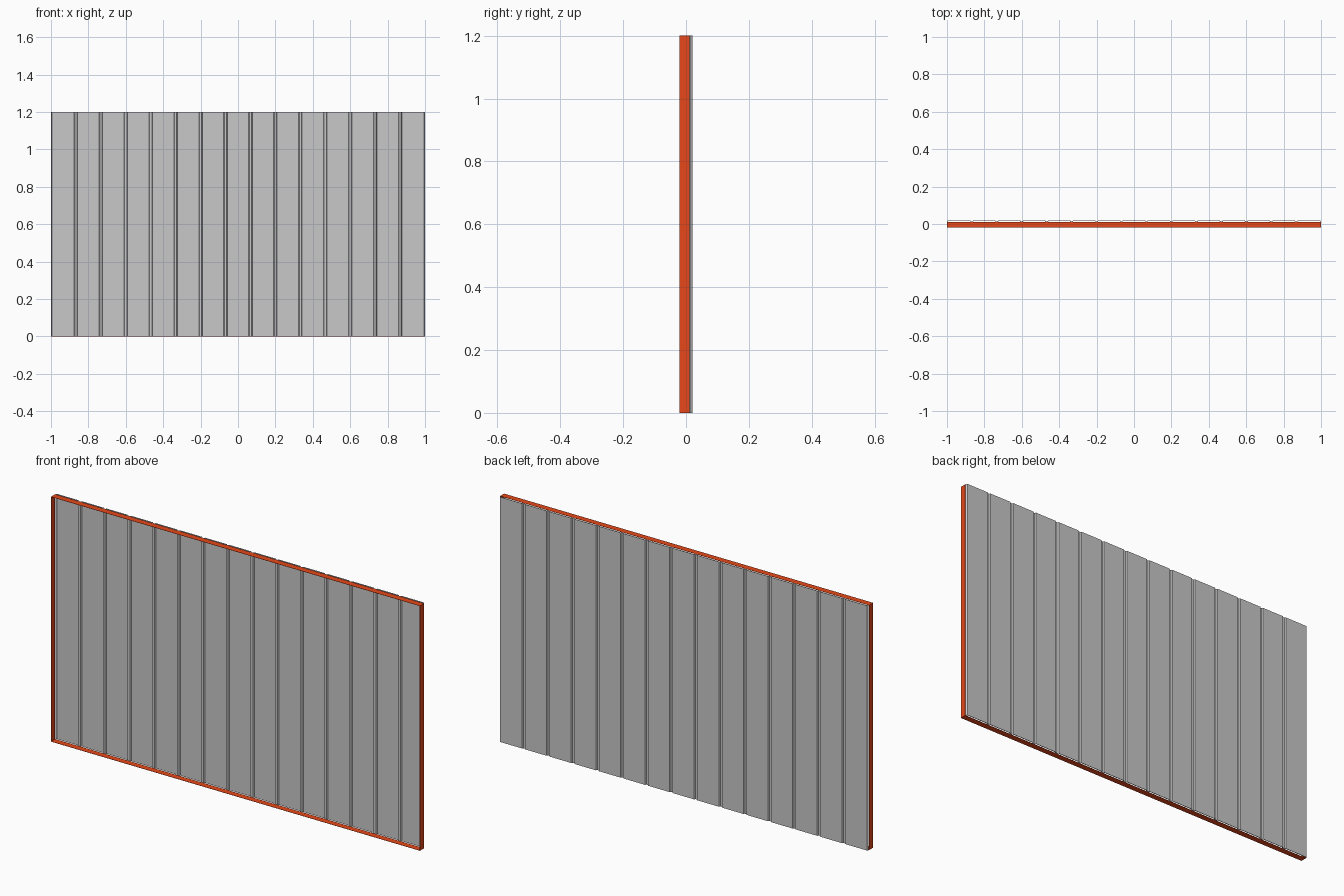
import bpy
import bmesh

if "Cube" in bpy.data.objects:
    bpy.data.objects.remove(bpy.data.objects["Cube"], do_unlink=True)


def material(name, colour):
    mat = bpy.data.materials.new(name)
    mat.use_nodes = True
    mat.diffuse_color = colour
    mat.node_tree.nodes["Principled BSDF"].inputs["Base Color"].default_value = colour
    return mat


orange = material("orange red paint", (0.8, 0.064, 0.01, 1))
grey = material("grey sheet metal", (0.58, 0.58, 0.58, 1))

WIDTH, HEIGHT = 2.0, 1.2
FRONT, VALLEY, BACK = -0.02, 0.0125, 0.0185
PLATE, SHEET = 0.001, 0.003
FRAME_BACK = VALLEY - SHEET / 2
RIBS = 15


def add_object(name, bm, mat):
    mesh = bpy.data.meshes.new(name)
    bm.to_mesh(mesh)
    bm.free()
    mesh.materials.append(mat)
    obj = bpy.data.objects.new(name, mesh)
    bpy.context.collection.objects.link(obj)
    return obj


def add_plate(name, size, centre):
    bm = bmesh.new()
    bmesh.ops.create_cube(bm, size=1)
    bmesh.ops.scale(bm, vec=size, verts=bm.verts)
    bmesh.ops.translate(bm, vec=centre, verts=bm.verts)
    add_object(name, bm, orange)


# Thin frame around the sheet
depth, middle = FRAME_BACK - FRONT, (FRAME_BACK + FRONT) / 2
for name, side in (("left_frame", 1), ("right_frame", -1)):
    add_plate(name, (PLATE, depth, HEIGHT), (side * (WIDTH - PLATE) / 2, middle, HEIGHT / 2))
for name, z in (("bottom_frame", PLATE / 2), ("top_frame", HEIGHT - PLATE / 2)):
    add_plate(name, (WIDTH - 2 * PLATE, depth, PLATE), (0, middle, z))

# Ribbed sheet: wide flats at the back, narrow grooves pressed forward
pitch = WIDTH / RIBS
end = WIDTH / 2 - SHEET / 2
outline = [(-end, VALLEY), (-end + 0.004, BACK)]
for i in range(1, RIBS):
    x = -WIDTH / 2 + i * pitch
    outline += [(x - 0.009, BACK), (x - 0.005, VALLEY), (x + 0.005, VALLEY), (x + 0.009, BACK)]
outline += [(end - 0.004, BACK), (end, VALLEY)]

bm = bmesh.new()
low = [bm.verts.new((x, y, 0)) for x, y in outline]
edges = [bm.edges.new(pair) for pair in zip(low, low[1:])]
result = bmesh.ops.extrude_edge_only(bm, edges=edges)
top = [v for v in result["geom"] if isinstance(v, bmesh.types.BMVert)]
bmesh.ops.translate(bm, vec=(0, 0, HEIGHT), verts=top)
bmesh.ops.recalc_face_normals(bm, faces=bm.faces)
sheet = add_object("ribbed_sheet", bm, grey)
thickness = sheet.modifiers.new("thickness", 'SOLIDIFY')
thickness.thickness = SHEET
thickness.offset = 0
thickness.use_even_offset = True
